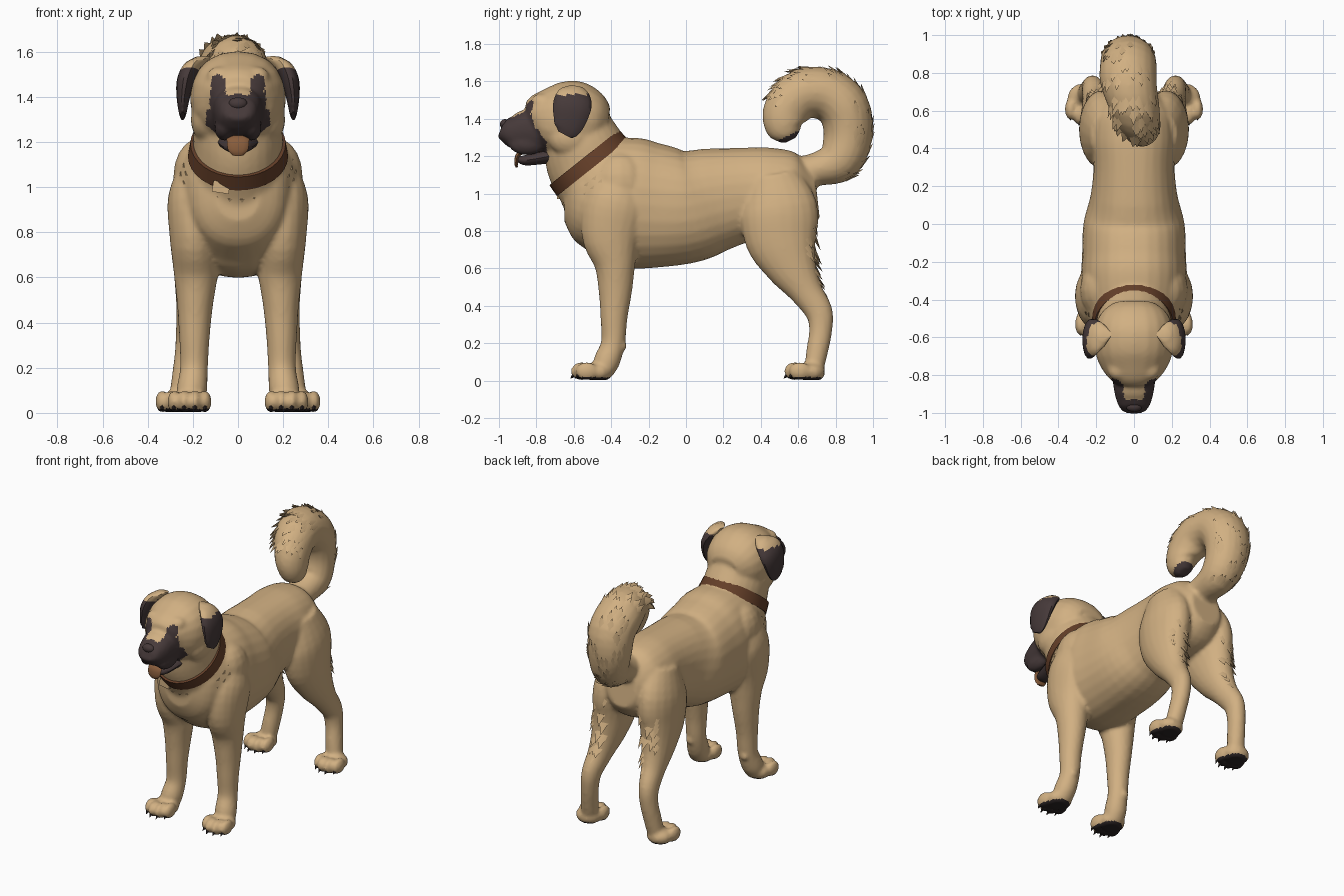
import bpy, bmesh, math, random
from mathutils import Vector, Matrix

if "Cube" in bpy.data.objects:
    bpy.data.objects.remove(bpy.data.objects["Cube"])

random.seed(4)


def material(name, rgb):
    m = bpy.data.materials.new(name)
    m.diffuse_color = (*rgb, 1)
    m.use_nodes = True
    m.node_tree.nodes["Principled BSDF"].inputs["Base Color"].default_value = m.diffuse_color
    return m


TAN = material("tan coat", (0.64, 0.435, 0.225))
DARK = material("dark mask", (0.062, 0.042, 0.042))
BLACK = material("sole black", (0.025, 0.018, 0.018))
LEATHER = material("collar brown", (0.13, 0.05, 0.022))
TONGUE = material("tongue brown", (0.25, 0.11, 0.045))


def spline(rows, t):
    # smooth interpolation through control rows, t in 0..1
    f = t * (len(rows) - 1)
    i = min(int(f), len(rows) - 2)
    u = f - i
    a, b, c, d = (rows[min(max(k, 0), len(rows) - 1)] for k in (i - 1, i, i + 1, i + 2))
    return [0.5 * (2 * q + (r - p) * u + (2 * p - 5 * q + 4 * r - s) * u * u
                   + (3 * q - p - 3 * r + s) * u ** 3) for p, q, r, s in zip(a, b, c, d)]


def frame(rows, t):
    # centre, tangent and in-plane normal of a path lying close to the side plane
    a, b, c = spline(rows, max(t - .01, 0)), spline(rows, t), spline(rows, min(t + .01, 1))
    tan = Vector((0, c[0] - a[0], c[1] - a[1])).normalized()
    return Vector((b[2], b[0], b[1])), tan, Vector((0, -tan.z, tan.y)), b[3], b[4]


def loft(bm, rows, side=1, n=20, steps=4, power=1.0):
    # rows: y, z, x, half width, half depth
    rings = []
    total = (len(rows) - 1) * steps
    for k in range(total + 1):
        c, _, nor, w, d = frame(rows, k / total)
        ring = []
        for j in range(n):
            a = 2 * math.pi * j / n
            ca, sa = (math.copysign(abs(v) ** power, v) for v in (math.cos(a), math.sin(a)))
            p = c + Vector((w * ca, 0, 0)) + nor * (d * sa)
            ring.append(bm.verts.new((p.x * side, p.y, p.z)))
        rings.append(ring)
    for r, s in zip(rings, rings[1:]):
        for j in range(n):
            bm.faces.new((r[j], r[(j + 1) % n], s[(j + 1) % n], s[j]))
    bm.faces.new(rings[0])
    bm.faces.new(rings[-1])


def ball(bm, loc, size):
    bmesh.ops.create_uvsphere(bm, u_segments=16, v_segments=10, radius=1,
                              matrix=Matrix.Translation(loc) @ Matrix.Diagonal((*size, 1)))


def spike(bm, loc, direction, length, width, flat=1.0, out=None):
    z = Vector(direction).normalized()
    y = Vector(out) if out else Vector((0, 0.1, 1))
    x = y.cross(z).normalized()
    y = z.cross(x)
    rot = Matrix((x, y, z)).transposed().to_4x4()
    bmesh.ops.create_cone(bm, cap_ends=True, segments=4, radius1=width, radius2=0, depth=length,
                          matrix=Matrix.Translation(Vector(loc) + z * length * .4) @ rot
                          @ Matrix.Diagonal((1, flat, 1, 1)))


def finish(bm, name, mats, smooth=True, angle=50):
    bmesh.ops.recalc_face_normals(bm, faces=bm.faces[:])
    me = bpy.data.meshes.new(name)
    bm.to_mesh(me)
    bm.free()
    ob = bpy.data.objects.new(name, me)
    bpy.context.collection.objects.link(ob)
    for m in mats:
        me.materials.append(m)
    if smooth:
        bpy.ops.object.select_all(action='DESELECT')
        ob.select_set(True)
        bpy.context.view_layer.objects.active = ob
        bpy.ops.object.shade_smooth_by_angle(angle=math.radians(angle))
    return ob


# Coat: torso, neck, head, muzzle, legs, paws and tail blended together
bm = bmesh.new()
TORSO = [(-.65, .97, 0, .10, .12), (-.59, .97, 0, .20, .23), (-.45, .97, 0, .26, .32),
         (-.3, .95, 0, .28, .35), (-.17, .935, 0, .275, .335), (0, .93, 0, .268, .305),
         (.15, .965, 0, .23, .28), (.3, .99, 0, .215, .255), (.45, .99, 0, .225, .255),
         (.6, .99, 0, .20, .225), (.7, 1.0, 0, .11, .13)]
loft(bm, TORSO, power=.9, n=28)
NECK = [(-.3, .93, 0, .25, .24), (-.4, 1.03, 0, .275, .272), (-.46, 1.10, 0, .245, .258),
        (-.515, 1.17, 0, .203, .237), (-.555, 1.26, 0, .198, .215), (-.6, 1.37, 0, .18, .19)]
loft(bm, NECK, n=28)
loft(bm, [(-.42, 1.37, 0, .11, .09), (-.48, 1.38, 0, .18, .165), (-.58, 1.39, 0, .212, .21),
          (-.7, 1.395, 0, .20, .195), (-.79, 1.40, 0, .155, .14), (-.84, 1.39, 0, .10, .085)],
     power=.92)
loft(bm, [(-.72, 1.34, 0, .13, .12), (-.82, 1.34, 0, .115, .115), (-.91, 1.33, 0, .10, .098),
          (-.97, 1.338, 0, .078, .062), (-.99, 1.345, 0, .05, .038)], power=.85)
TAIL = [(.55, 1.10, 0, .10, .09), (.70, 1.13, 0, .10, .09), (.82, 1.18, -.01, .12, .12),
        (.865, 1.31, -.03, .14, .13), (.845, 1.45, -.03, .15, .14), (.75, 1.53, -.03, .15, .14),
        (.62, 1.53, 0, .135, .135), (.54, 1.45, .03, .11, .125), (.525, 1.37, .05, .09, .11),
        (.545, 1.315, .06, .065, .075), (.56, 1.285, .06, .035, .035)]
loft(bm, TAIL)
FRONT = [(-.30, 1.10, .16, .09, .10), (-.37, .96, .19, .12, .17), (-.40, .78, .195, .108, .16),
         (-.38, .62, .187, .098, .11), (-.378, .48, .19, .08, .09), (-.385, .34, .193, .068, .073),
         (-.39, .2, .195, .062, .064), (-.425, .1, .205, .068, .07), (-.45, .03, .21, .06, .05)]
HIND = [(.46, 1.10, .13, .10, .14), (.495, .93, .165, .12, .205), (.51, .76, .175, .115, .195),
        (.565, .61, .185, .098, .14), (.64, .48, .20, .074, .09), (.71, .37, .215, .06, .074),
        (.72, .27, .225, .055, .062), (.70, .15, .24, .055, .058), (.68, .04, .255, .055, .05)]
PAWS = [(.215, -.475), (.268, .665)]
TOES = [(-.068, .016), (-.024, -.01), (.024, -.01), (.068, .016)]
for s in (-1, 1):
    loft(bm, FRONT, s)
    loft(bm, HIND, s)
    ball(bm, (s * .165, -.35, 1.05), (.122, .16, .17))
    ball(bm, (s * .205, -.345, .185), (.03, .03, .03))
    ball(bm, (s * .08, -.77, 1.49), (.06, .06, .045))
    ball(bm, (s * .14, -.62, 1.30), (.07, .12, .10))
    ball(bm, (s * .06, -.85, 1.265), (.045, .10, .06))
    for px, py in PAWS:
        ball(bm, (s * px, py + .005, .045), (.085, .075, .055))
        for tx, ty in TOES:
            ball(bm, (s * (px + tx), py - .072 + ty, .05), (.03, .06, .05))
raw = finish(bm, "coat_shape", [], smooth=False)
rm = raw.modifiers.new("blend", 'REMESH')
rm.mode = 'VOXEL'
rm.voxel_size = .0125
sm = raw.modifiers.new("soften", 'SMOOTH')
sm.factor, sm.iterations = .5, 4
bpy.context.view_layer.update()
mesh = bpy.data.meshes.new_from_object(raw.evaluated_get(bpy.context.evaluated_depsgraph_get()))
bpy.data.objects.remove(raw)
bm = bmesh.new()
bm.from_mesh(mesh)
for v in bm.verts:
    v.co.z = max(v.co.z, .004)
for f in bm.faces:
    c = f.calc_center_median()
    x = abs(c.x)
    bridge = x < .05 and c.z > 1.375 and c.y > -.93
    upper = c.y < -.81 and c.z < 1.425 and x < .125
    lower = c.y < -.745 and 1.19 < c.z < 1.345 and x < .14
    eye = c.y < -.7 and ((x - .088) / .034) ** 2 + ((c.z - 1.455) / .045) ** 2 < 1
    tip = .46 < c.y < .63 and 1.258 < c.z < 1.27 + (c.y - .46) * .45 and x < .2
    sole = c.z < .018
    f.material_index = 2 if sole else 1 if ((upper or lower) and not bridge) or eye or tip else 0
finish(bm, "coat", [TAN, DARK, BLACK], angle=70)

# Claws
bm = bmesh.new()
for s in (-1, 1):
    for px, py in PAWS:
        for tx, ty in TOES:
            spike(bm, (s * (px + tx), py - .118 + ty, .025), (0, -1, -.9), .024, .011)
finish(bm, "claws", [BLACK], smooth=False)

# Drop ears folded against the skull, tan at the root and dark on the flap
bm = bmesh.new()
for s in (-1, 1):
    loft(bm, [(-.585, 1.575, .155, .035, .03), (-.59, 1.55, .185, .045, .075),
              (-.60, 1.51, .215, .045, .10), (-.61, 1.46, .233, .04, .105),
              (-.62, 1.40, .242, .03, .092), (-.635, 1.345, .245, .02, .072),
              (-.65, 1.315, .245, .01, .04)], s, n=14, steps=3)
for f in bm.faces:
    f.material_index = int(f.calc_center_median().z < 1.53)
finish(bm, "ears", [TAN, DARK])

# Nose, lower jaw and tongue
bm = bmesh.new()
ball(bm, (0, -.968, 1.37), (.042, .027, .028))
finish(bm, "nose", [DARK])
bm = bmesh.new()
loft(bm, [(-.68, 1.21, 0, .10, .045), (-.78, 1.19, 0, .08, .035), (-.86, 1.178, 0, .06, .028),
          (-.90, 1.185, 0, .03, .015)], n=14)
finish(bm, "lower_jaw", [DARK])
bm = bmesh.new()
loft(bm, [(-.74, 1.225, 0, .045, .012), (-.84, 1.228, 0, .05, .012), (-.895, 1.21, 0, .05, .012),
          (-.908, 1.165, 0, .044, .01), (-.905, 1.14, 0, .022, .006)], n=12)
finish(bm, "tongue", [TONGUE])

# Eyes
bm = bmesh.new()
for s in (-1, 1):
    ball(bm, (s * .085, -.812, 1.452), (.016, .014, .016))
finish(bm, "eyes", [BLACK])

# Collar band tilted around the neck, sunk in the fur behind, with a hanging tag
bm = bmesh.new()
tilt = Matrix.Translation((0, -.522, 1.165)) @ Matrix.Rotation(math.radians(38.5), 4, 'X')
N = 32
loops = [[bm.verts.new(tilt @ Vector((rx * math.cos(2 * math.pi * k / N),
                                      ry * math.sin(2 * math.pi * k / N), h)))
          for k in range(N)]
         for rx, ry, h in ((.222, .243, -.036), (.211, .238, .036), (.18, .2, .036), (.18, .2, -.036))]
for a, b in zip(loops, loops[1:] + loops[:1]):
    for k in range(N):
        bm.faces.new((a[k], a[(k + 1) % N], b[(k + 1) % N], b[k]))
finish(bm, "collar", [LEATHER], angle=40)
bm = bmesh.new()
bmesh.ops.create_cube(bm, size=1, matrix=Matrix.Translation((-.075, -.68, 1.0))
                      @ Matrix.Rotation(.15, 4, 'Y') @ Matrix.Diagonal((.075, .02, .05, 1)))
finish(bm, "collar_tag", [TAN], smooth=False)

# Fur tufts on the tail, thighs and ruff
bm = bmesh.new()
for k in range(110):
    c, tan, nor, w, d = frame(TAIL, random.uniform(.16, .68))
    a = random.uniform(-1.25, 1.25)
    out = Vector((math.sin(a), 0, 0)) - nor * math.cos(a)
    p = c + Vector((w * math.sin(a), 0, 0)) - nor * (d * math.cos(a))
    spike(bm, p - out * .012, tan + out * .3, .08, .034, .4, out)
for s in (-1, 1):
    for k in range(16):
        c, tan, nor, w, d = frame(HIND, random.uniform(.12, .52))
        a = random.uniform(-.5, .8)
        out = Vector((s * math.sin(a), math.cos(a), 0))
        p = Vector((s * c.x, c.y, c.z)) + Vector((w * out.x, d * out.y, 0))
        spike(bm, p - out * .014, tan + out * .25, .08, .03, .4, out)
for k in range(48):
    c, tan, nor, w, d = frame(NECK, (.24, .32, .40)[k % 3])
    a = math.pi * (k * 1.15 / 48 - .075)
    front = nor if nor.y < 0 else -nor
    out = Vector((math.cos(a), 0, 0)) + front * math.sin(a)
    p = c + Vector((w * math.cos(a), 0, 0)) + front * (d * math.sin(a))
    spike(bm, p - out * .012, -tan + out * .22, .09, .04, .35, out)
finish(bm, "fur_tufts", [TAN], angle=60)
